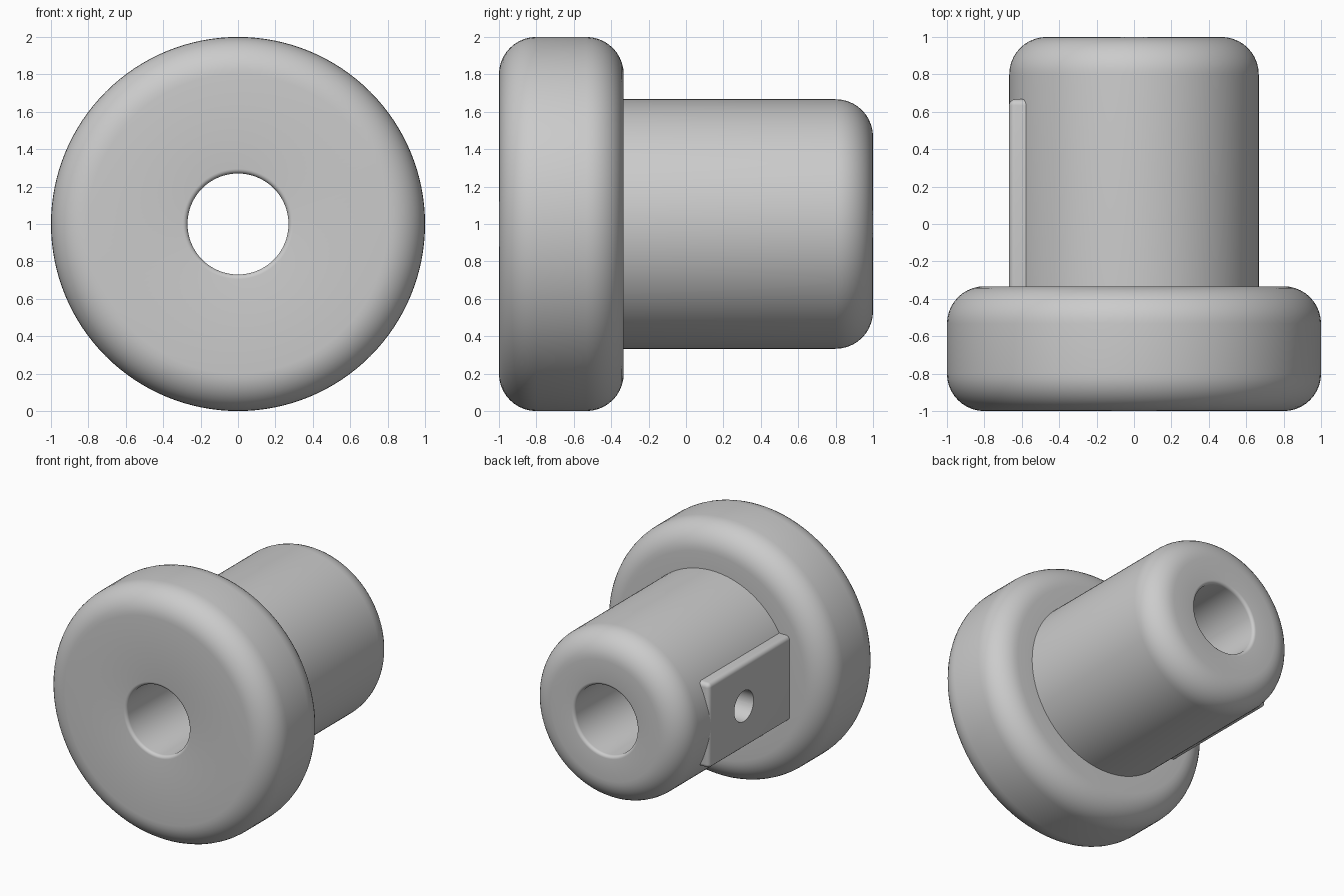
import bpy, bmesh, math
from mathutils import Matrix, Vector

if "Cube" in bpy.data.objects:
    bpy.data.objects.remove(bpy.data.objects["Cube"], do_unlink=True)

SEGMENTS = 128
grey = bpy.data.materials.new("plain grey")
grey.use_nodes = True
grey.diffuse_color = (0.6, 0.6, 0.6, 1)
grey.node_tree.nodes["Principled BSDF"].inputs["Base Color"].default_value = (0.6, 0.6, 0.6, 1)


def finish(name, bm):
    bmesh.ops.recalc_face_normals(bm, faces=bm.faces)
    mesh = bpy.data.meshes.new(name)
    bm.to_mesh(mesh)
    bm.free()
    mesh.materials.append(grey)
    obj = bpy.data.objects.new(name, mesh)
    bpy.context.collection.objects.link(obj)
    return obj


def select(obj):
    bpy.ops.object.select_all(action='DESELECT')
    obj.select_set(True)
    bpy.context.view_layer.objects.active = obj


def fillet(radius, y, size, start, steps=10):
    """Quarter arc of a profile, as (radius, y) points around a centre."""
    angles = [math.radians(start + 90 * i / steps) for i in range(steps + 1)]
    return [(radius + size * math.cos(a), y + size * math.sin(a)) for a in angles]


def lathe(name, profile):
    """Spin a closed (radius, y) profile around the horizontal axis at z = 1."""
    bm = bmesh.new()
    rings = []
    for i in range(SEGMENTS):
        a = 2 * math.pi * i / SEGMENTS
        rings.append([bm.verts.new((r * math.cos(a), y, 1 + r * math.sin(a))) for r, y in profile])
    n = len(profile)
    for i in range(SEGMENTS):
        one, two = rings[i], rings[(i + 1) % SEGMENTS]
        for j in range(n):
            k = (j + 1) % n
            bm.faces.new((one[j], one[k], two[k], two[j]))
    return finish(name, bm)


# Knob: wide rounded flange, narrower rounded shaft and a through bore
RIM, SHAFT, BORE, STEP, ROUND, LIP = 1.0, 0.667, 0.27, -0.333, 0.2, 0.025
profile = (fillet(RIM - ROUND, -1 + ROUND, ROUND, -90)
           + fillet(RIM - ROUND, STEP - ROUND, ROUND, 0)
           + [(SHAFT, STEP)]
           + fillet(SHAFT - ROUND, 1 - ROUND, ROUND, 0)
           + fillet(BORE + LIP, 1 - LIP, LIP, 90, 5)
           + fillet(BORE + LIP, -1 + LIP, LIP, 180, 5))
knob = lathe("knob_body", profile)

# Flat pad on the side of the shaft, with rounded edges
low, high = Vector((-SHAFT - 0.001, STEP - 0.1, 0.667)), Vector((-0.45, 0.667, 1.333))
bm = bmesh.new()
bmesh.ops.create_cube(bm, size=1)
bmesh.ops.scale(bm, vec=high - low, verts=bm.verts)
bmesh.ops.translate(bm, vec=(low + high) / 2, verts=bm.verts)
bmesh.ops.bevel(bm, geom=list(bm.edges), offset=0.033, segments=6, profile=0.5, affect='EDGES')
pad = finish("side_pad", bm)

# Screw hole running from the pad into the bore
bm = bmesh.new()
bmesh.ops.create_cone(bm, cap_ends=True, segments=48, radius1=0.12, radius2=0.12, depth=0.7,
                      matrix=Matrix.Translation((-0.5, 0.235, 1)) @ Matrix.Rotation(math.pi / 2, 4, 'Y'))
cutter = finish("screw_hole_cutter", bm)
cutter.hide_render = True

for part in (knob, pad):
    select(part)
    cut = part.modifiers.new("screw_hole", 'BOOLEAN')
    cut.operation = 'DIFFERENCE'
    cut.solver = 'EXACT'
    cut.object = cutter
    bpy.ops.object.modifier_apply(modifier=cut.name)
    bpy.ops.object.shade_smooth_by_angle(angle=math.radians(35))
bpy.data.objects.remove(cutter, do_unlink=True)
